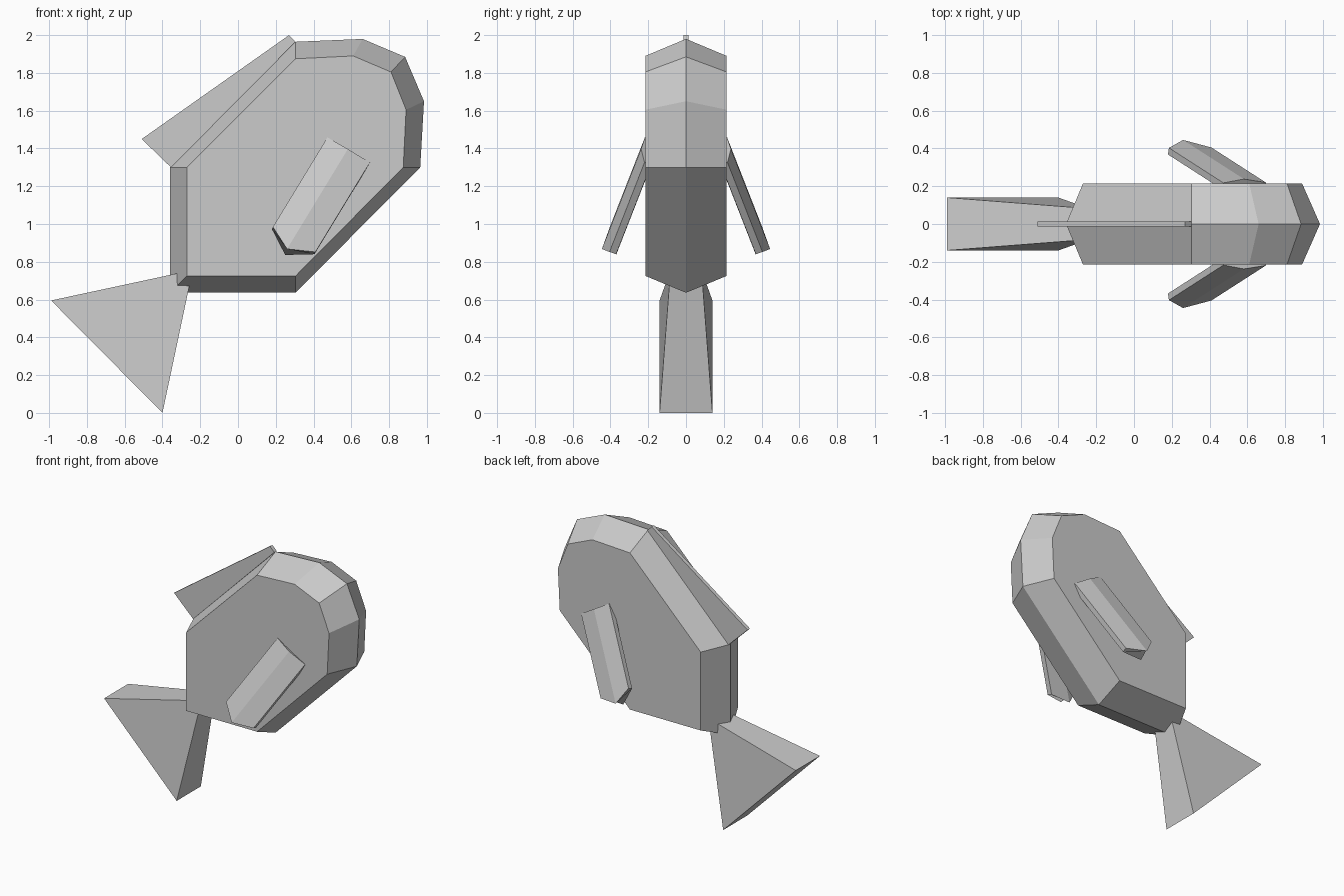
import bpy, bmesh
from mathutils import Vector

if "Cube" in bpy.data.objects:
    bpy.data.objects.remove(bpy.data.objects["Cube"])


def loft(name, rings):
    """Skin a list of equal-length point rings and cap both ends."""
    bm = bmesh.new()
    vs = [[bm.verts.new(p) for p in ring] for ring in rings]
    n = len(vs[0])
    for a, b in zip(vs, vs[1:]):
        for i in range(n):
            j = (i + 1) % n
            bm.faces.new((a[i], a[j], b[j], b[i]))
    bm.faces.new(vs[0])
    bm.faces.new(vs[-1])
    bmesh.ops.recalc_face_normals(bm, faces=bm.faces)
    mesh = bpy.data.meshes.new(name)
    bm.to_mesh(mesh)
    bm.free()
    obj = bpy.data.objects.new(name, mesh)
    bpy.context.collection.objects.link(obj)
    return obj


def at_y(profile, y):
    return [(x, y, z) for x, z in profile]


# Body: flat side outline, flaring to a ridge around the middle
side = [(0.305, 1.875), (0.61, 1.89), (0.81, 1.805), (0.89, 1.605),
        (0.875, 1.30), (0.305, 0.725), (-0.27, 0.725), (-0.27, 1.30)]
ridge = [(0.305, 1.965), (0.66, 1.98), (0.885, 1.885), (0.985, 1.65),
         (0.965, 1.30), (0.305, 0.636), (-0.36, 0.636), (-0.36, 1.30)]
loft("body", [at_y(side, -0.215), at_y(ridge, 0), at_y(side, 0.215)])

# Back fin: thin plate along the sloping back
fin = [(-0.51, 1.45), (0.27, 2.0), (0.305, 1.965), (-0.355, 1.30)]
loft("back_fin", [at_y(fin, -0.014), at_y(fin, 0.014)])

# Tail: wedge that narrows to an edge buried in the body
loft("tail", [[(-0.99, s * 0.14, 0.595), (-0.40, s * 0.14, 0.0),
               (-0.24, s * 0.082, 0.756)] for s in (-1, 1)])

# Side fins: ridged blades with pointed ends, leaning out from the body
tip = [(0.185, 0.403, 0.985), (0.26, 0.445, 0.868), (0.41, 0.405, 0.852),
       (0.405, 0.37, 0.84), (0.25, 0.37, 0.836), (0.18, 0.368, 0.972)]
reach = [1.03, 1.15, 1.03, 1.03, 1.15, 1.03]
along = Vector((0.28, -0.18, 0.46))
for label, s in (("left", 1), ("right", -1)):
    base = [Vector(p) + along * k for p, k in zip(tip, reach)]
    loft(label + "_side_fin", [[(p[0], s * p[1], p[2]) for p in ring]
                               for ring in (tip, base)])
